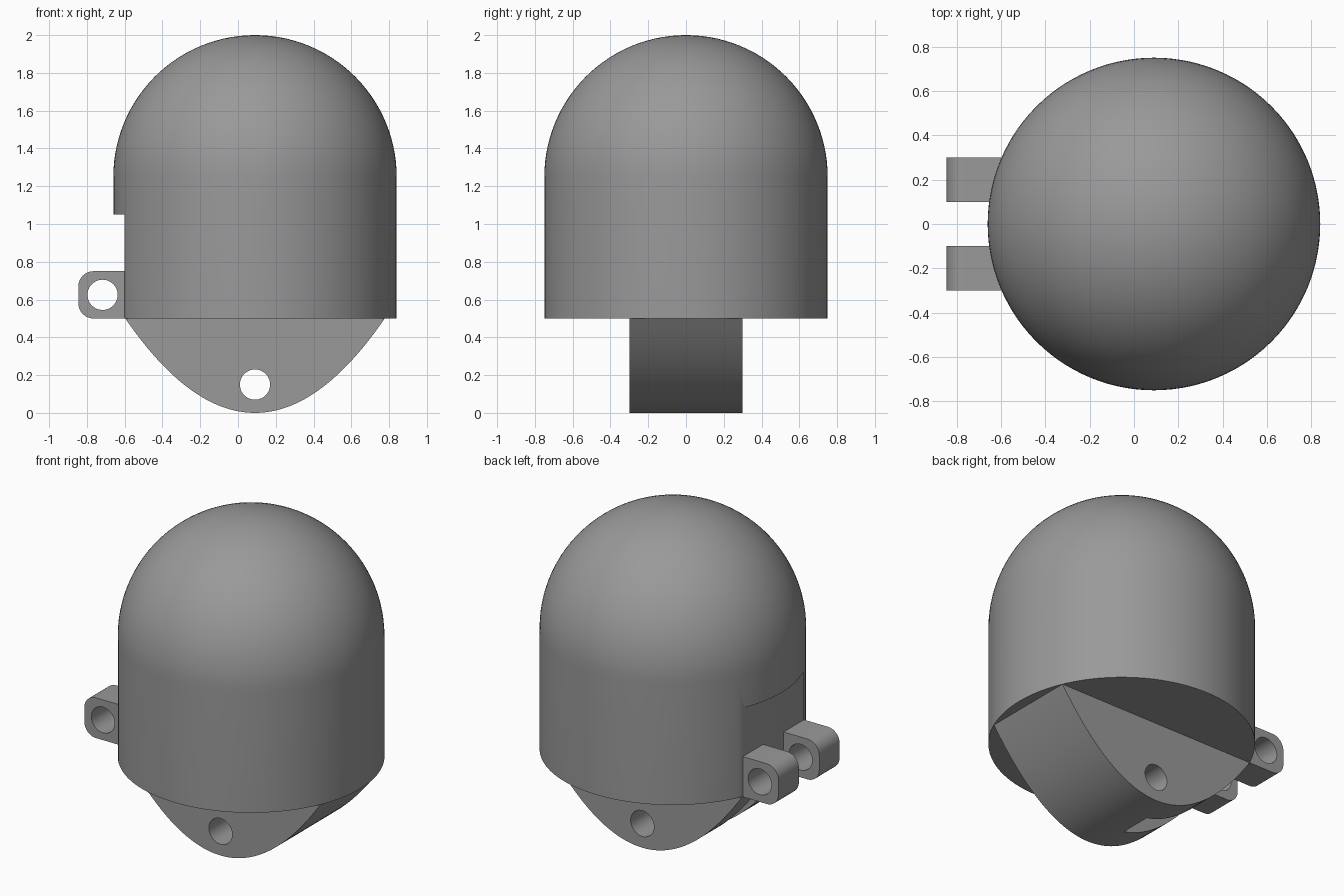
import bpy, bmesh, math

if "Cube" in bpy.data.objects:
    bpy.data.objects.remove(bpy.data.objects["Cube"])

CX = 0.09   # axis of the housing
R = 0.75    # housing radius

grey = bpy.data.materials.new("mid grey")
grey.diffuse_color = (0.32, 0.32, 0.32, 1)
grey.use_nodes = True
grey.node_tree.nodes["Principled BSDF"].inputs["Base Color"].default_value = grey.diffuse_color


def new_object(name, bm):
    bmesh.ops.recalc_face_normals(bm, faces=bm.faces)
    me = bpy.data.meshes.new(name)
    bm.to_mesh(me)
    bm.free()
    me.materials.append(grey)
    ob = bpy.data.objects.new(name, me)
    bpy.context.collection.objects.link(ob)
    return ob


def slab(name, outline, y0, y1):
    """Extrude an x-z outline from y0 to y1."""
    bm = bmesh.new()
    face = bm.faces.new([bm.verts.new((x, y0, z)) for x, z in outline])
    ext = bmesh.ops.extrude_face_region(bm, geom=[face])["geom"]
    moved = [v for v in ext if isinstance(v, bmesh.types.BMVert)]
    bmesh.ops.translate(bm, verts=moved, vec=(0, y1 - y0, 0))
    return new_object(name, bm)


def arc(cx, cz, r, a0, a1, n):
    return [(cx + r * math.cos(math.radians(a0 + (a1 - a0) * i / n)),
             cz + r * math.sin(math.radians(a0 + (a1 - a0) * i / n)))
            for i in range(n + 1)]


def rect(x0, x1, z0, z1):
    return [(x0, z0), (x1, z0), (x1, z1), (x0, z1)]


def cut(ob, cutter):
    mod = ob.modifiers.new("cut", 'BOOLEAN')
    mod.operation = 'DIFFERENCE'
    mod.solver = 'EXACT'
    mod.object = cutter
    bpy.context.view_layer.objects.active = ob
    bpy.ops.object.modifier_apply(modifier=mod.name)
    bpy.data.objects.remove(cutter)


def hole(x, z, r, y):
    return slab("hole_cutter", arc(x, z, r, 0, 360, 48)[:-1], -y, y)


# Domed housing: revolved profile with a flat cut for the hinge
bm = bmesh.new()
profile = [(0, 0.5), (R, 0.5)] + arc(0, 1.25, R, 0, 90, 28)
profile[-1] = (0, 2.0)
verts = [bm.verts.new((CX + x, 0, z)) for x, z in profile]
edges = [bm.edges.new(p) for p in zip(verts, verts[1:])]
bmesh.ops.spin(bm, geom=verts + edges, cent=(CX, 0, 0), axis=(0, 0, 1),
               angle=2 * math.pi, steps=112)
bmesh.ops.remove_doubles(bm, verts=bm.verts, dist=1e-4)
housing = new_object("domed_housing", bm)
cut(housing, slab("flat_cutter", rect(-1.2, -0.6, 0.3, 1.05), -0.6, 0.6))

# Bottom tang: parabolic outline, pin hole and slot on the hinge side
N = 48
curve = [(CX + 0.687 * t, 0.5 * t * t) for t in (2 * i / N - 1 for i in range(N + 1))]
tang = slab("bottom_tang", curve, -0.3, 0.3)
cut(tang, hole(CX, 0.15, 0.08, 0.6))
cut(tang, slab("slot_cutter", rect(-1.0, -0.01, -0.2, 0.7), -0.1, 0.1))

# Pair of hinge lugs with rounded outer corners
c = 0.08
lug_outline = ([(-0.6, 0.5), (-0.6, 0.75)]
               + arc(-0.845 + c, 0.75 - c, c, 90, 180, 10)
               + arc(-0.845 + c, 0.5 + c, c, 180, 270, 10))
lugs = []
for name, y0 in (("front_hinge_lug", -0.3), ("back_hinge_lug", 0.1)):
    lug = slab(name, lug_outline, y0, y0 + 0.2)
    cut(lug, hole(-0.717, 0.625, 0.08, 0.6))
    lugs.append(lug)

# Smooth the curved walls, keep hard edges
bpy.ops.object.select_all(action='DESELECT')
for ob in [housing, tang] + lugs:
    ob.select_set(True)
bpy.context.view_layer.objects.active = housing
bpy.ops.object.shade_smooth_by_angle(angle=math.radians(25))
